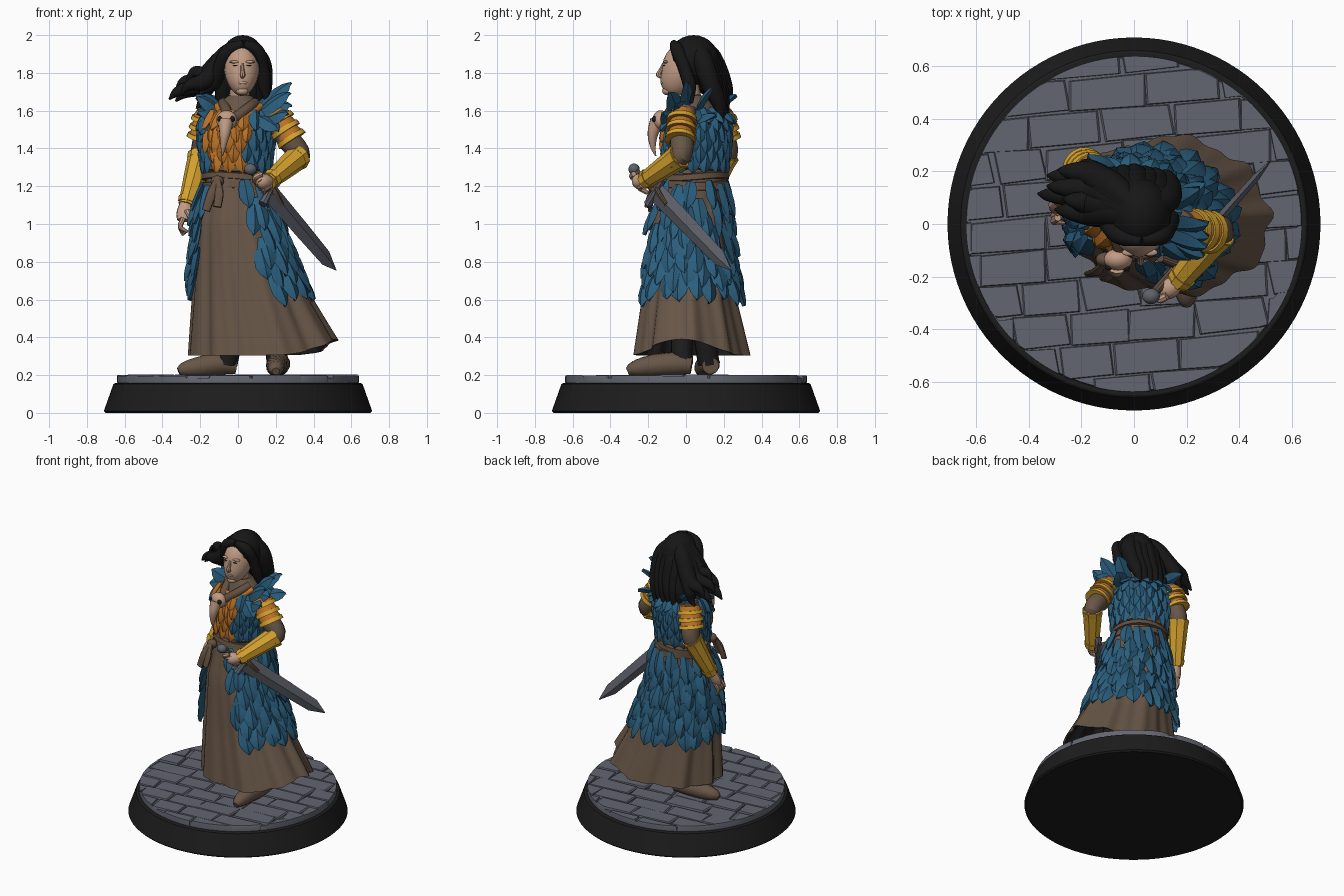
import bpy, bmesh, math, random
from mathutils import Vector as V, Matrix, Euler

if "Cube" in bpy.data.objects:
    bpy.data.objects.remove(bpy.data.objects["Cube"])
random.seed(4)

def mat(name, r, g, b):
    m = bpy.data.materials.new(name)
    m.diffuse_color = (r, g, b, 1)
    m.use_nodes = True
    m.node_tree.nodes["Principled BSDF"].inputs["Base Color"].default_value = m.diffuse_color
    return m
BLUE = mat("feather blue", .024, .112, .205)
BROWN = mat("cloth brown", .135, .092, .062)
GOLD = mat("gold", .66, .36, .028)
ORANGE = mat("orange", .50, .17, .02)
SKIN = mat("skin", .53, .33, .23)
HAIR = mat("hair black", .008, .008, .008)
RIM = mat("base black", .012, .012, .012)
STONE = mat("stone grey", .125, .132, .165)
STEEL = mat("steel", .115, .12, .145)
LEATHER = mat("leather", .125, .08, .052)

def finish(bm, name, *mats):
    bmesh.ops.recalc_face_normals(bm, faces=bm.faces)
    me = bpy.data.meshes.new(name)
    bm.to_mesh(me)
    bm.free()
    for m in mats:
        me.materials.append(m)
    ob = bpy.data.objects.new(name, me)
    bpy.context.collection.objects.link(ob)
    return ob

def loft(bm, rings, mi=0, cap=True):
    rows = [[bm.verts.new(p) for p in r] for r in rings]
    n = len(rows[0])
    for a, b in zip(rows, rows[1:]):
        for i in range(n):
            bm.faces.new((a[i], a[(i+1) % n], b[(i+1) % n], b[i])).material_index = mi
    if cap:
        for r in (rows[0], rows[-1]):
            bm.faces.new(r).material_index = mi

def tube(bm, pts, sides=12, steps=5, mi=0, flat=1.0):
    """Smooth sweep through (x, y, z, radius) points."""
    P = [V(p) for p in pts]
    P = [2*P[0]-P[1]] + P + [2*P[-1]-P[-2]]
    path = []
    for i in range(1, len(P)-2):
        a, b, c, d = P[i-1:i+3]
        for k in range(steps):
            t = k/steps
            path.append(.5*(2*b + (c-a)*t + (2*a-5*b+4*c-d)*t*t + (3*b-a-3*c+d)*t**3))
    path.append(P[-2])
    rings = []
    for i, p in enumerate(path):
        t = (path[min(i+1, len(path)-1)] - path[max(i-1, 0)]).to_3d().normalized()
        s = t.cross(V((.13, .97, .2))).normalized()
        u = s.cross(t)
        rings.append([p.to_3d() + max(p.w, .003)*(s*math.cos(q) + u*flat*math.sin(q))
                      for q in (2*math.pi*k/sides for k in range(sides))])
    loft(bm, rings, mi)

def ball(bm, c, r, mi=0, rot=(0, 0, 0)):
    M = Matrix.Translation(c) @ Euler(rot).to_matrix().to_4x4() @ Matrix.Diagonal((*r, 1))
    vs = bmesh.ops.create_uvsphere(bm, u_segments=20, v_segments=14, radius=1, matrix=M)['verts']
    for v in vs:
        for f in v.link_faces:
            f.material_index = mi
    return vs

def feather(bm, base, d, n, length, w, mi=0):
    """Leaf with a raised ridge; d = direction, n = outward normal."""
    d = V(d).normalized()
    n = V(n)
    n = (n - d*n.dot(d)).normalized()
    s = d.cross(n)
    loft(bm, [[base + d*length*t + s*w*k, base + d*length*t + n*(w*.36*k+.006),
               base + d*length*t - s*w*k, base + d*length*t - n*.014]
              for t, k in ((0, .3), (.3, .48), (.6, .5), (.82, .34), (1, .03))], mi)

def lerp_table(tab, z):
    tab = sorted(tab)
    z = min(max(z, tab[0][0]), tab[-1][0])
    for a, b in zip(tab, tab[1:]):
        if z <= b[0]:
            t = (z-a[0])/(b[0]-a[0])
            return [p+(q-p)*t for p, q in zip(a[1:], b[1:])]

ROBE = [(1.27, 0, .04, .165, .165), (1.0, 0, .015, .21, .20), (.6, .065, .015, .30, .245), (.3, .13, .03, .385, .30)]
BODY = [(1.18, 0, .04, .165, .165), (1.3, -.01, .05, .155, .14), (1.5, -.01, .055, .185, .16),
        (1.6, 0, .06, .16, .12), (1.68, .01, .03, .06, .06)]
def surf(tab, a, z, twist=0):
    cx, cy, rx, ry = lerp_table(tab, z)
    return V((cx, cy, z)) + Matrix.Rotation(twist, 3, 'Z') @ V((rx*math.cos(a), ry*math.sin(a), 0))
def flat_out(a):
    return V((math.cos(a), math.sin(a), 0))
TWIST = math.radians(-22)

# round base and paving
def disc_rings(*prof):
    return [[(r*math.cos(k*math.pi/48), r*math.sin(k*math.pi/48), z) for k in range(96)] for r, z in prof]
bm = bmesh.new()
loft(bm, disc_rings((.7, 0), (.71, .01), (.66, .152), (.652, .157)))
finish(bm, "base_rim", RIM)
bm = bmesh.new()
loft(bm, disc_rings((.638, .15), (.634, .186)))
for row in range(-6, 7):
    x = -.9 + random.random()*.2
    while x < .8:
        w = random.uniform(.2, .3)
        x0, x1, y0, y1 = x+.003, x+w-.003, row*.127-.06, row*.127+.061
        x += w
        k, h = random.uniform(-.018, .018), random.uniform(.196, .203)
        c = [V((x0+k, y0)), V((x1, y0+k/2)), V((x1-k, y1)), V((x0, y1+k/2))]
        edge = [c[i].lerp(c[(i+1) % 4], t/8) for i in range(4) for t in range(8)]
        if sum(p.length < .625 for p in edge) < 4:
            continue
        edge = [p if p.length < .64 else p*(.64/p.length) for p in edge]
        mid = sum(edge, V((0, 0)))/len(edge)
        R = Matrix.Rotation(math.radians(5), 2)
        loft(bm, [[(*(R @ (mid + (p-mid)*s)), z) for p in edge] for s, z in ((1, .16), (1, h-.008), (.95, h))])
finish(bm, "paving_stones", STONE)

# boots and dark legs
bm = bmesh.new()
tube(bm, [(.22, .03, .25, .045), (.215, -.05, .26, .062), (.205, -.18, .25, .058), (.2, -.27, .235, .042), (.2, -.31, .22, .02)])
tube(bm, [(-.01, .13, .25, .045), (-.1, .12, .26, .06), (-.2, .1, .245, .055), (-.28, .085, .232, .04), (-.315, .08, .22, .02)])
finish(bm, "boots", BROWN)
bm = bmesh.new()
tube(bm, [(.21, -.02, .26, .058), (.19, -.02, .4, .06), (.1, .02, .8, .08)])
tube(bm, [(-.06, .12, .26, .058), (-.04, .1, .4, .06), (-.04, .05, .8, .08)])
finish(bm, "legs", RIM)

# robe skirt with folds, a flared side and a dark lining
bm = bmesh.new()
rings = []
for j in list(range(19)) + list(range(18, 10, -1)):
    inner, ring, t = len(rings) > 18, [], j/18
    for k in range(120):
        a = k*math.pi/60
        p = surf(ROBE, a, 1.27 + (.305 + .085*max(0, math.cos(a+.15))**4 - 1.27)*t)
        fold = .02*math.sin(9*a+1.2*math.sin(2*a)+t) + .009*math.sin(19*a+1)
        flare = .05*max(0, math.cos(a+.25))**5*max(0, t-.5)*2
        ring.append(p + flat_out(a)*(fold*t**.7*(.7 if t > .6 else .6) + flare - .014*inner))
    rings.append(ring)
loft(bm, rings)
bm.faces.ensure_lookup_table()
for i, f in enumerate(bm.faces):
    f.material_index = int(i >= 19*120)
finish(bm, "robe_skirt", BROWN, RIM)

# overlapping feather skirt, open at the front
bm = bmesh.new()
for row in range(8):
    z = 1.215 - row*.067
    n = 14 + row
    for k in range(n):
        a = 2*math.pi*(k + .5*(row % 2) + random.uniform(-.14, .14))/n
        zz = z + random.uniform(-.02, .02)
        p, q = surf(ROBE, a, zz), surf(ROBE, a, zz-.1)
        t = (1.2-z)/.5
        if p.y < 0 and -.155-.055*t < p.x < .02+.14*t:
            continue
        out, side = flat_out(a), flat_out(a+math.pi/2)
        d = (q-p).normalized() + out*random.uniform(.14, .26) + side*random.uniform(-.18, .18)
        feather(bm, p+out*.008, d, out+side*random.uniform(-.3, .3), random.uniform(.15, .19), .082 + .003*row)
finish(bm, "feather_skirt", BLUE)

# torso and its feathers: orange on the chest, blue elsewhere
bm = bmesh.new()
loft(bm, [[surf(BODY, k*math.pi/20, 1.18+.025*j, TWIST) for k in range(40)] for j in range(21)])
finish(bm, "torso", BROWN)
bm = bmesh.new()
for row in range(5):
    z = 1.6 - row*.053
    for k in range(17):
        a = 2*math.pi*(k + .5*(row % 2) + random.uniform(-.1, .1))/17
        p, q = surf(BODY, a, z, TWIST), surf(BODY, a, z-.1, TWIST)
        out, side = flat_out(a+TWIST), flat_out(a+TWIST+math.pi/2)
        d = (q-p).normalized() + out*.16 + side*random.uniform(-.15, .15)
        feather(bm, p+out*.01, d, out+V((0, 0, .2)), .12, .072, int(math.sin(a) < -.79))
# raised shoulder feathers
for base, d, ln in (((.12, -.04, 1.58), (.16, -.05, .12), .2), ((.11, .0, 1.59), (.16, .0, .15), .235),
                    ((.1, .06, 1.59), (.14, .07, .12), .21), ((.15, -.06, 1.54), (.14, -.08, .06), .14),
                    ((.14, -.02, 1.6), (.14, -.03, .03), .15), ((.11, -.07, 1.56), (.1, -.06, -.06), .14),
                    ((.15, .07, 1.55), (.14, .1, .03), .15), ((-.1, .06, 1.59), (-.13, -.05, .09), .15),
                    ((-.1, .11, 1.6), (-.14, .04, .11), .16), ((-.07, .16, 1.6), (-.1, .1, .08), .17),
                    ((-.12, .06, 1.57), (-.1, -.08, .02), .12), ((-.12, .03, 1.57), (-.07, -.06, -.08), .14)):
    feather(bm, V(base), d, (-d[0]*.6, -.6, .6), ln, .098)
for k in range(7):
    a = math.pi*(.12 + .127*k)
    out = flat_out(a+TWIST)
    feather(bm, surf(BODY, a, 1.61, TWIST), out*.5 + V((0, 0, -.4)), out+V((0, 0, 1)), .12, .08)
finish(bm, "bodice_feathers", BLUE, ORANGE)

# wrapped belt, knot, tails and sword strap
bm = bmesh.new()
for z0, z1, g in ((1.18, 1.235, .022), (1.23, 1.275, .03), (1.28, 1.325, .02)):
    rings = []
    for z, e in ((z0, 0), (z0+.008, g), (z1-.008, g), (z1, 0)):
        rings.append([surf(BODY, a, z+.008*math.sin(a*2+z0*40), TWIST) + flat_out(a+TWIST)*e
                      for a in (k*math.pi/20 for k in range(40))])
    loft(bm, rings)
ball(bm, (-.11, -.135, 1.225), (.035, .028, .032))
tube(bm, [(-.11, -.15, 1.23, .02), (-.14, -.18, 1.16, .026), (-.17, -.19, 1.07, .022)], flat=.5)
tube(bm, [(-.11, -.15, 1.23, .02), (-.1, -.19, 1.16, .024), (-.11, -.21, 1.09, .022)], flat=.5)
tube(bm, [(.1, -.13, 1.23, .025), (.17, -.15, 1.18, .03), (.22, -.1, 1.1, .025)], flat=.6)
finish(bm, "belt", LEATHER)

# crossed collar
bm = bmesh.new()
for mi, e, w in ((0, 0, .028), (1, .028, .022)):
    tube(bm, [(-.08-e, .05, 1.64-e*.6, w), (-.065-e*.6, -.04, 1.61-e, w), (-.05, -.1, 1.56-e, w)], mi=mi)
    tube(bm, [(.09+e, .0, 1.64-e*.6, w), (.05+e*.4, -.07, 1.61-e, w), (-.03, -.11, 1.55-e, w)], mi=mi)
tube(bm, [(.005, .035, 1.62, .075), (.01, .02, 1.68, .056)], mi=0)
finish(bm, "collar", LEATHER, ORANGE)

# bird skull pendant
bm = bmesh.new()
ball(bm, (-.06, -.135, 1.55), (.055, .042, .052), 0)
tube(bm, [(-.065, -.15, 1.545, .042), (-.07, -.175, 1.48, .029), (-.078, -.175, 1.41, .015), (-.082, -.16, 1.36, .003)])
for dx, dy in ((-.036, -.026), (.03, -.03)):
    ball(bm, (-.06+dx, -.137+dy, 1.555), (.014, .014, .016), 1)
finish(bm, "skull_pendant", SKIN, RIM)

# arms: sleeve, banded shoulder guard, bracer
for side, S, E, W in (("right", (-.14, .17, 1.6), (-.195, .215, 1.37), (-.272, .1, 1.1)),
                      ("left", (.17, -.01, 1.6), (.325, -.03, 1.36), (.165, -.225, 1.225))):
    S, E, W = V(S), V(E), V(W)
    bm = bmesh.new()
    tube(bm, [(*S, .066), (*S.lerp(E, .6), .064), (*E, .058), (*E.lerp(W, .5), .045)])
    finish(bm, side + "_sleeve", BROWN)
    bm = bmesh.new()
    off = (S-V((0, .07, S.z))).normalized()*.018
    for i in range(3):
        a, b = S.lerp(E, .04+i*.2)+off, S.lerp(E, .26+i*.2)+off
        tube(bm, [(*a, .062), (*b, .08)], steps=2, sides=20, mi=0)
        tube(bm, [(*b.lerp(a, .42), .079), (*b, .084)], steps=1, sides=20, mi=1)
    finish(bm, side + "_shoulder_guard", ORANGE, GOLD)
    bm = bmesh.new()
    d = W-E
    tube(bm, [(*(E-d*.0), .068), (*E.lerp(W, .5), .057), (*W, .044)], sides=8)
    for t, r in ((.02, .071), (.86, .054)):
        tube(bm, [(*E.lerp(W, t), r), (*E.lerp(W, t+.1), r-.004)], steps=1, sides=8)
    finish(bm, side + "_bracer", GOLD)

# hands: one hanging, one gripping the hilt
bm = bmesh.new()
tube(bm, [(-.275, .1, 1.12, .03), (-.285, .075, 1.06, .04), (-.29, .06, 1.02, .034)], flat=.75)
for i in range(4):
    y = .09 - i*.022
    tube(bm, [(-.29, y, 1.03, .014), (-.305, y-.015, .985, .013), (-.29+.008*i, y-.02, .94+.006*i, .008)], sides=8)
tube(bm, [(-.27, .05, 1.07, .016), (-.25, .02, 1.03, .014), (-.25, .01, .99, .008)], sides=8)
tube(bm, [(.17, -.22, 1.23, .03), (.13, -.245, 1.225, .042), (.1, -.25, 1.22, .03)])
for i in range(4):
    c = V((.095, -.255, 1.25)) + V((.017, .014, -.02))*i
    tube(bm, [(*(c+V((.03, -.02, .015))), .015), (*(c+V((0, -.03, .0))), .016), (*(c+V((-.01, .01, -.025))), .012)], sides=8)
finish(bm, "hands", SKIN)

# sword along one slanted axis
bm = bmesh.new()
A, B = V((.065, -.275, 1.29)), V((.52, .24, .755))
ax = (B-A).normalized()
w = (V((0, 0, 1)) - ax*ax.z).normalized()
n = ax.cross(w)
def blade_ring(t, h, e):
    c = A.lerp(B, t)
    return [c+w*h, c+n*e, c-w*h, c-n*e]
loft(bm, [blade_ring(*r) for r in ((.24, .056, .018), (.6, .051, .017), (.88, .044, .014), (1, .002, .002))])
g = A.lerp(B, .22)
tube(bm, [(*(g-w*.085), .024), (*g, .02), (*(g+w*.085), .024)], sides=8)
ball(bm, A, (.034, .03, .03))
tube(bm, [(*A, .017), (*g, .019)], sides=10, mi=1)
finish(bm, "sword", STEEL, LEATHER)

# head, neck and face
bm = bmesh.new()
tube(bm, [(.0, .035, 1.62, .055), (.015, .01, 1.76, .052)])
for v in ball(bm, (.02, -.02, 1.815), (.094, .108, .138)):
    t = max(0, 1.815 - v.co.z)/.138
    v.co.x = .02 + (v.co.x-.02)*(1-.15*t)
    v.co.y -= .04*t
tube(bm, [(.022, -.118, 1.85, .008), (.024, -.136, 1.81, .011), (.025, -.145, 1.79, .014), (.024, -.125, 1.777, .01)], sides=8)
ball(bm, (.024, -.124, 1.748), (.026, .012, .009))
ball(bm, (.022, -.1, 1.704), (.032, .026, .022))
for sx in (-1, 1):
    ball(bm, (.022+sx*.038, -.108, 1.858), (.03, .014, .008))
    ball(bm, (.022+sx*.036, -.118, 1.84), (.015, .006, .003), 1)
finish(bm, "head", SKIN, HAIR)

# hair: cap, side and back locks, windblown sweep
bm = bmesh.new()
ball(bm, (.025, .04, 1.868), (.118, .135, .132))
tube(bm, [(.03, -.065, 1.955, .02), (.1, -.045, 1.92, .036), (.13, -.01, 1.83, .034), (.14, .02, 1.73, .034), (.155, .03, 1.64, .008)])
tube(bm, [(.03, -.065, 1.955, .02), (-.05, -.045, 1.92, .036), (-.095, .0, 1.83, .038), (-.13, .05, 1.74, .035), (-.2, .07, 1.69, .008)])
for i in range(6):
    x = .13 - i*.04
    tube(bm, [(.04, .06, 1.95, .045), (x*.9, .13-abs(x)*.3, 1.86, .055), (x, .17-abs(x)*.3, 1.74, .052),
              (x-.01, .195-abs(x)*.2, 1.65, .04), (x-.02, .22-abs(x)*.2, random.uniform(1.54, 1.6), .008)])
for y, z, x in ((.04, 1.70, -.30), (.1, 1.67, -.365), (.13, 1.72, -.33), (.17, 1.66, -.33), (.19, 1.7, -.29), (.2, 1.62, -.22), (.08, 1.77, -.27)):
    tube(bm, [(.0, .03+y*.2, 1.94, .045), (-.08, .02+y*.6, 1.87, .056), (-.17, y, z*.45+1.81*.55, .048),
              (x*.85, y+.01, z+.035, .03), (x, y+.015, z-.01, .005)])
finish(bm, "hair", HAIR)

bpy.ops.object.select_all(action='SELECT')
bpy.context.view_layer.objects.active = bpy.data.objects["hair"]
bpy.ops.object.shade_smooth_by_angle(angle=math.radians(32))
